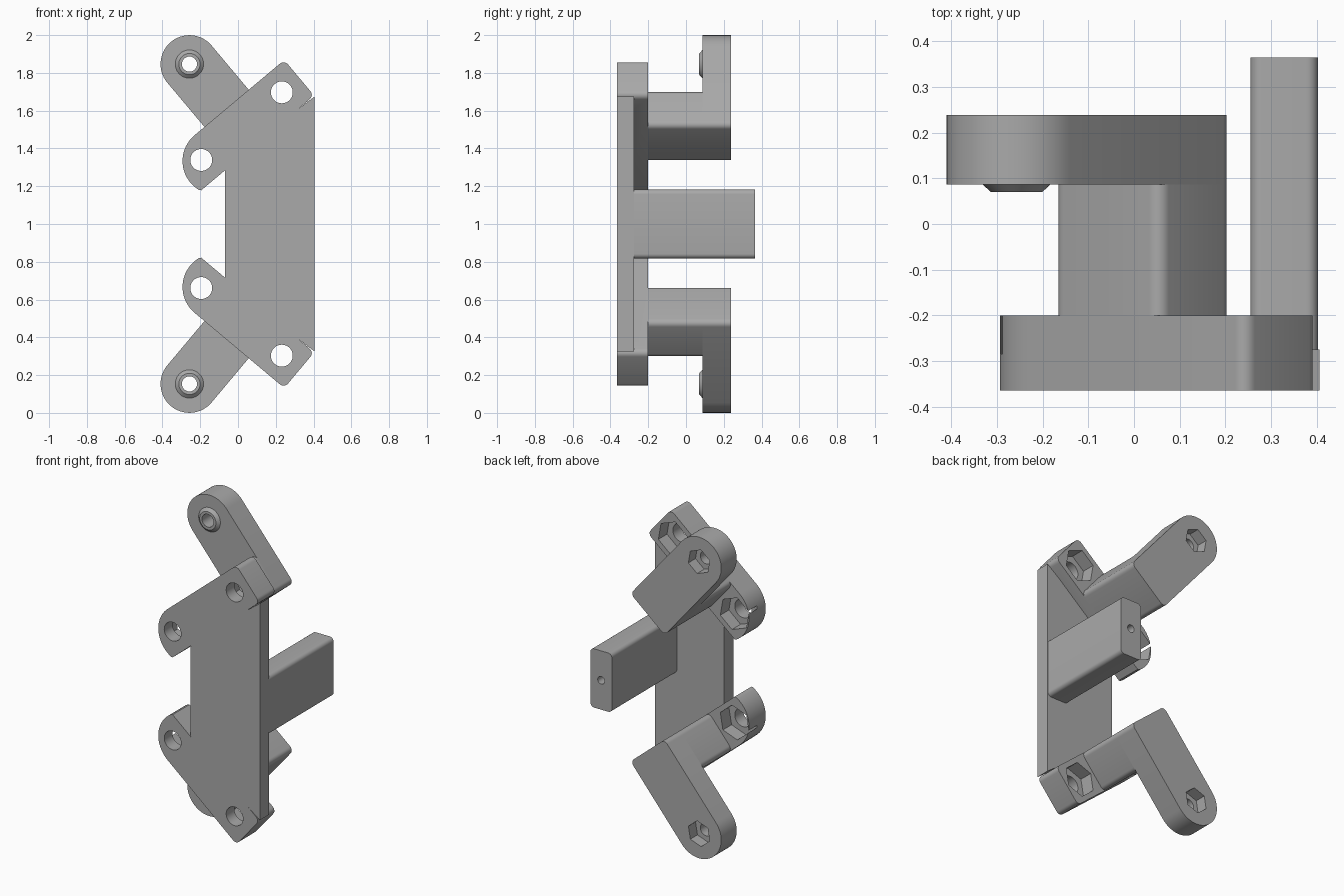
import bpy, bmesh
from math import sin, cos, pi, radians
from mathutils import Vector

if "Cube" in bpy.data.objects:
    bpy.data.objects.remove(bpy.data.objects["Cube"])

grey = bpy.data.materials.new("plain_grey")
grey.use_nodes = True
colour = (0.4, 0.4, 0.4, 1)
grey.diffuse_color = colour
grey.node_tree.nodes["Principled BSDF"].inputs["Base Color"].default_value = colour

# Slanted frame of the upper bar: u runs along it, v across it
ORIGIN = Vector((0.232, 0.697))
U = Vector((cos(radians(40)), sin(radians(40))))
V = Vector((U.y, -U.x))
HALF = 0.123
FRONT, WEB_BACK, BAR_BACK, ARM_FRONT, ARM_BACK = -0.365, -0.275, -0.2, 0.087, 0.239


def slant(points):
    return [ORIGIN + U * u + V * v for u, v in points]


def arc(cu, cv, r, a0, a1, n):
    return [(cu + r * cos(radians(a0 + (a1 - a0) * i / n)),
             cv + r * sin(radians(a0 + (a1 - a0) * i / n))) for i in range(n + 1)]


def rounded(cu, cv, r, a0):
    return arc(cu, cv, r, a0, a0 + 90, 6)


def extrude(name, outline, y0, y1):
    """Solid from an outline in x and z, centred on mid height."""
    bm = bmesh.new()
    face = bm.faces.new([bm.verts.new((x, y0, z)) for x, z in outline])
    new = bmesh.ops.extrude_face_region(bm, geom=[face])["geom"]
    bmesh.ops.translate(bm, vec=(0, y1 - y0, 0),
                        verts=[g for g in new if isinstance(g, bmesh.types.BMVert)])
    bmesh.ops.recalc_face_normals(bm, faces=bm.faces)
    mesh = bpy.data.meshes.new(name)
    bm.to_mesh(mesh)
    bm.free()
    mesh.materials.append(grey)
    ob = bpy.data.objects.new(name, mesh)
    ob.location.z = 1
    bpy.context.collection.objects.link(ob)
    return ob


def select(ob):
    bpy.ops.object.select_all(action="DESELECT")
    ob.select_set(True)
    bpy.context.view_layer.objects.active = ob


def combine(ob, other, operation):
    mod = ob.modifiers.new("combine", "BOOLEAN")
    mod.operation, mod.solver, mod.object = operation, "EXACT", other
    other.hide_render = True
    select(ob)
    bpy.ops.object.modifier_apply(modifier=mod.name)
    bpy.data.objects.remove(other)


def drill(ob, centre, r, y0, y1, sides=40):
    """Round or hexagonal hole aligned with the bar."""
    ring = [centre + (U * cos(2 * pi * i / sides) + V * sin(2 * pi * i / sides)) * r
            for i in range(sides)]
    combine(ob, extrude("cutter", ring, y0, y1), "DIFFERENCE")


def finish(ob, mirror=True):
    if mirror:
        mod = ob.modifiers.new("mirror", "MIRROR")
        mod.use_axis = (False, False, True)
        mod.use_mirror_merge = False
        select(ob)
        bpy.ops.object.modifier_apply(modifier=mod.name)
    select(ob)
    bpy.ops.object.shade_smooth_by_angle(angle=radians(30))


# Slanted bar: square outer end, swept round inner end
bar_outline = slant(rounded(0.09, HALF - 0.03, 0.03, 0)[::-1]
                    + rounded(0.09, 0.03 - HALF, 0.03, -90)[::-1]
                    + arc(-0.5, 0.055, 0.178, -90, -200, 24)
                    + [(-0.66, HALF)])
bar = extrude("slanted_bars", bar_outline, FRONT, BAR_BACK)
bolt_centres = slant([(0, 0), (-0.557, 0)])
for centre in bolt_centres:
    drill(bar, centre, 0.058, -0.5, 0)
    drill(bar, centre, 0.105, BAR_BACK - 0.085, 0, 6)
finish(bar)

# Thin web that joins the two bars
half_web = [(-0.07, 0.28), (0.0, 0.45), (0.15, 0.53), (0.3, 0.595), (0.406, 0.675)]
web = extrude("front_web", half_web + [(x, -z) for x, z in half_web[::-1]], FRONT, WEB_BACK)
combine(bar, web, "UNION")
bar.name = "front_plate"
finish(bar, mirror=False)

# Stems reaching back from the bars
MID, ARM_R, HOLE_V, R = -0.2785, 0.153, -0.429, 0.03
lo, hi = MID - ARM_R, MID + ARM_R
far_end = rounded(hi - R, HALF - R, R, 0) + rounded(lo + R, HALF - R, R, 90)
near_end = rounded(lo + R, R - HALF, R, 180) + rounded(hi - R, R - HALF, R, 270)
finish(extrude("stems", slant(far_end + near_end), BAR_BACK, ARM_FRONT))

# Round ended arms with a nut pocket behind
arm = extrude("arms", slant(far_end + arc(MID, HOLE_V, ARM_R, 180, 360, 32)),
              ARM_FRONT, ARM_BACK)
arm_hole = slant([(MID, HOLE_V)])[0]
drill(arm, arm_hole, 0.04, -0.1, 0.5)
drill(arm, arm_hole, 0.078, ARM_BACK - 0.07, 0.5, 6)
finish(arm)

# Flared collars in front of the arm holes
boss = extrude("collars", slant(arc(MID, HOLE_V, 0.075, 0, 351, 39)), 0.07, ARM_FRONT)
for vert in boss.data.vertices:
    if vert.co.y < 0.08:
        flat = arm_hole + (Vector((vert.co.x, vert.co.z)) - arm_hole) * 0.75
        vert.co.x, vert.co.z = flat
drill(boss, arm_hole, 0.04, -0.1, 0.5)
finish(boss)

# Rear post with rounded edges and an end hole
px, hw, hh, pr = 0.329, 0.074, 0.183, 0.025
post_outline = [p for sx, sz, a in ((1, 1, 0), (-1, 1, 90), (-1, -1, 180), (1, -1, 270))
                for p in rounded(px + sx * (hw - pr), sz * (hh - pr), pr, a)]
post = extrude("rear_post", post_outline, WEB_BACK, 0.365)
drill(post, Vector((px, 0)), 0.024, 0.1, 0.5)
finish(post, mirror=False)
